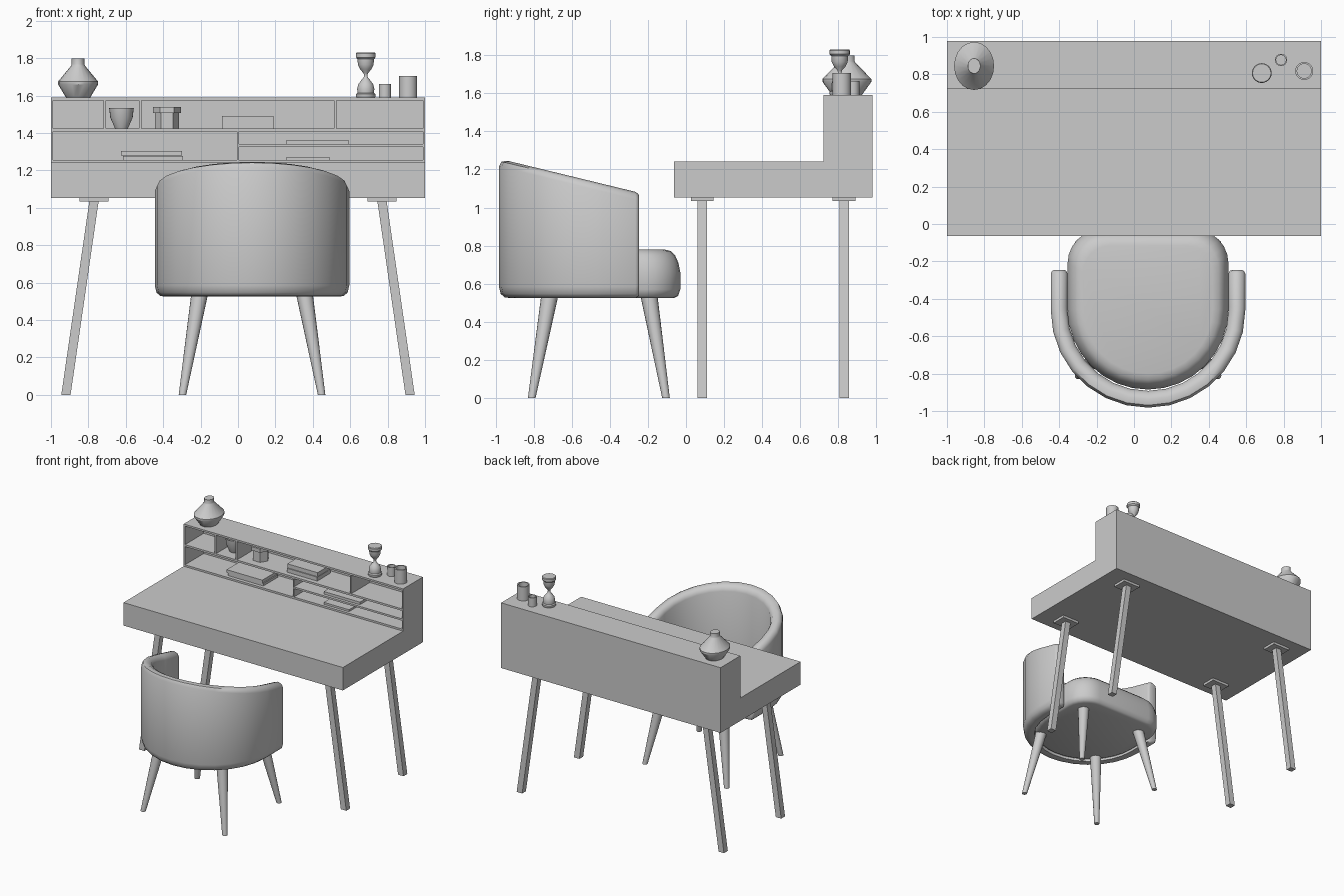
import bpy, bmesh, math
from math import sin, cos, pi

if "Cube" in bpy.data.objects:
    bpy.data.objects.remove(bpy.data.objects["Cube"])


def loft(name, rings, smooth=True, angle=50):
    """Skin a list of equal-length point rings and cap both ends."""
    bm = bmesh.new()
    vs = [[bm.verts.new(p) for p in r] for r in rings]
    n = len(vs[0])
    for a, b in zip(vs, vs[1:]):
        for i in range(n):
            j = (i + 1) % n
            bm.faces.new((a[i], a[j], b[j], b[i]))
    bm.faces.new(vs[0])
    bm.faces.new(vs[-1])
    bmesh.ops.recalc_face_normals(bm, faces=bm.faces)
    me = bpy.data.meshes.new(name)
    bm.to_mesh(me)
    bm.free()
    ob = bpy.data.objects.new(name, me)
    bpy.context.collection.objects.link(ob)
    if smooth:
        bpy.ops.object.select_all(action='DESELECT')
        ob.select_set(True)
        bpy.context.view_layer.objects.active = ob
        bpy.ops.object.shade_smooth_by_angle(angle=math.radians(angle))
    return ob


def circle(x, y, z, r, n=24, ys=1.0, turn=0.0):
    return [(x + r * cos(2 * pi * i / n + turn), y + ys * r * sin(2 * pi * i / n + turn), z)
            for i in range(n)]


def box(name, x0, x1, y0, y1, z0, z1):
    return loft(name, [[(x0, y0, z), (x1, y0, z), (x1, y1, z), (x0, y1, z)] for z in (z0, z1)], False)


def lathe(name, x, y, z, profile, n=24, ys=1.0, smooth=True, angle=35, turn=0.0):
    return loft(name, [circle(x, y, z + h, r, n, ys, turn) for r, h in profile], smooth, angle)


# Desk body and organiser shell
YF, YB = 0.721, 0.979
box("desk_body", -1, 1, -0.063, YB, 1.053, 1.242)
for side, s in (("left", -1), ("right", 1)):
    box("organiser_side_" + side, *sorted((s * 0.988, s)), YF, YB, 1.242, 1.59)
box("organiser_top", -0.988, 0.988, YF, YB, 1.575, 1.59)
box("organiser_floor", -0.988, 0.988, YF, YB, 1.242, 1.257)
box("organiser_back", -0.988, 0.988, YB - 0.014, YB, 1.257, 1.575)
YI = YB - 0.014

# Shelves and dividers
box("middle_shelf", -0.988, 0.988, YF, YI, 1.407, 1.423)
box("right_thin_shelf", 0.005, 0.988, YF, YI, 1.326, 1.341)
box("lower_divider", -0.005, 0.005, YF, YI, 1.257, 1.407)
for i, x in enumerate((-0.713, -0.522, 0.52)):
    box(f"upper_divider_{i}", x - 0.006, x + 0.006, YF, YI, 1.423, 1.575)

# Splayed square desk legs with mounting plates
for s in (-1, 1):
    for y in (0.085, 0.83):
        tag = f"{'left' if s < 0 else 'right'}_{'front' if y < 0.5 else 'back'}"
        box("leg_plate_" + tag, s * 0.77 - 0.078, s * 0.77 + 0.078, y - 0.06, y + 0.06, 1.033, 1.053)
        loft("desk_leg_" + tag, [circle(s * 0.92, y, 0, 0.035, 4, turn=pi / 4),
                                 circle(s * 0.77, y, 1.035, 0.035, 4, turn=pi / 4)], False)

# Ornaments on top
lathe("vase", -0.855, 0.845, 1.59,
      [(0.065, 0), (0.107, 0.07), (0.107, 0.085), (0.037, 0.17), (0.034, 0.178), (0.034, 0.208)], 20, 1.2)
lathe("hourglass", 0.683, 0.807, 1.59,
      [(0.05, 0), (0.053, 0.006), (0.053, 0.018), (0.044, 0.024), (0.046, 0.045), (0.04, 0.07),
       (0.026, 0.09), (0.012, 0.105), (0.009, 0.118), (0.012, 0.13), (0.03, 0.15), (0.042, 0.175),
       (0.044, 0.205), (0.053, 0.215), (0.053, 0.235), (0.049, 0.24)])


def tumbler(name, x, y, z, r0, r1, h, wall, mid=None):
    outer = [(r0, 0)] + ([mid] if mid else []) + [(r1, h)]
    inner = [(r - wall, max(k, 0.012)) for r, k in reversed(outer)]
    lathe(name, x, y, z, outer + inner)


tumbler("small_tumbler", 0.786, 0.877, 1.59, 0.033, 0.033, 0.073, 0.007)
tumbler("large_tumbler", 0.91, 0.818, 1.59, 0.048, 0.048, 0.115, 0.01)
tumbler("cup", -0.623, 0.84, 1.423, 0.034, 0.066, 0.112, 0.006, (0.06, 0.06))

# Six-sided pot with a wider rim
lathe("six_sided_pot", -0.38, 0.84, 1.423,
      [(0.064, 0), (0.064, 0.085), (0.075, 0.085), (0.075, 0.115), (0.06, 0.115), (0.06, 0.012)],
      6, smooth=False)

# Books and papers
for nm, x0, x1, y0, y1, z0, z1 in (
        ("upper_book_low", -0.086, 0.19, 0.76, 0.93, 1.423, 1.455),
        ("upper_book_high", -0.086, 0.19, 0.765, 0.925, 1.457, 1.49),
        ("lower_book_low", -0.615, -0.294, 0.75, 0.94, 1.257, 1.278),
        ("lower_book_high", -0.626, -0.3, 0.745, 0.935, 1.28, 1.305),
        ("paper_high", 0.26, 0.59, 0.745, 0.89, 1.341, 1.362),
        ("paper_low", 0.26, 0.49, 0.745, 0.9, 1.257, 1.273)):
    box(nm, x0, x1, y0, y1, z0, z1)

# Chair seat cushion: half-round back, rounded front corners
CX, CY = 0.075, -0.455
outline = [(0.43 * cos(a), 0.43 * sin(a)) for a in (-pi + pi * i / 16 for i in range(17))]
for cx, a0 in ((0.25, 0), (-0.25, pi / 2)):
    outline += [(cx + 0.18 * cos(a0 + pi / 2 * i / 6), 0.245 + 0.18 * sin(a0 + pi / 2 * i / 6))
                for i in range(7)]
loft("seat", [[(CX + x * (1 - d / 0.43), CY + y * (1 - d / 0.43), z) for x, y in outline]
              for z, d in ((0.525, 0.035), (0.535, 0.012), (0.57, 0), (0.66, 0), (0.71, 0.01),
                           (0.75, 0.028), (0.772, 0.052), (0.78, 0.085))])

# Wrap-around backrest: rounded section swept along a U, sloping down to the front
R, BY, T, Z0 = 0.475, -0.462, 0.045, 0.525
path = [(R, y, 1, 0, e) for y, e in ((-0.246, 0.018), (-0.251, 0.007), (-0.265, 0), (-0.44, 0))]
arc = [(R * cos(a), BY + R * sin(a), cos(a), sin(a), 0) for a in (-pi * i / 14 for i in range(15))]
path = path + arc + [(-x, y, -nx, ny, e) for x, y, nx, ny, e in reversed(path)]
rings = []
for x, y, nx, ny, e in path:
    ring = []
    top_slope = 0.243
    sec = [(-T, Z0, 0), (-T, -0.04, 1), (-0.032, -0.012, 1), (0, 0, 1), (0.032, -0.012, 1),
           (T, -0.04, 1), (T, Z0 + 0.06, 0), (0.036, Z0 + 0.022, 0), (0.016, Z0 + 0.004, 0), (-0.01, Z0, 0)]
    for u, v, is_top in sec:
        u *= 1 - e / T
        py = y + ny * u
        top = 1.081 + top_slope * (-0.26 - py)
        z = top + v - e if is_top else v + e
        ring.append((CX + x + nx * u, py, z))
    rings.append(ring)
loft("backrest", rings)

# Tapered round chair legs
for s in (-1, 1):
    for nm, yb, yt in (("front", -0.105, -0.195), ("back", -0.81, -0.715)):
        loft(f"chair_leg_{nm}_{'left' if s < 0 else 'right'}",
             [circle(CX + s * 0.372, yb, 0, 0.02, 16), circle(CX + s * 0.28, yt, 0.54, 0.045, 16)])
